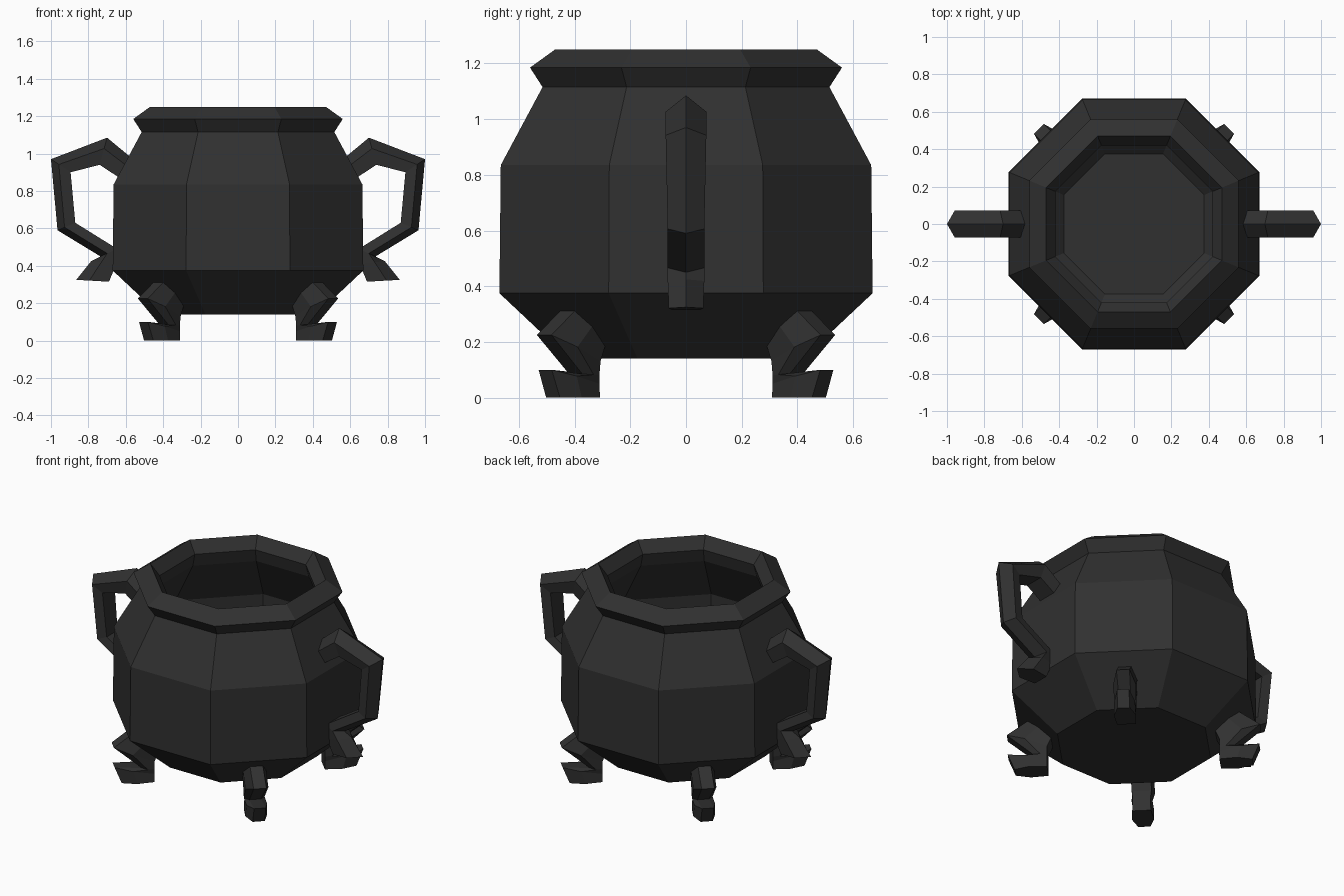
import bpy, bmesh
from math import cos, sin, pi, radians
from mathutils import Matrix

if "Cube" in bpy.data.objects:
    bpy.data.objects.remove(bpy.data.objects["Cube"])

iron = bpy.data.materials.new("dark_iron")
iron.diffuse_color = (0.03, 0.03, 0.03, 1)
iron.use_nodes = True
iron.node_tree.nodes["Principled BSDF"].inputs["Base Color"].default_value = iron.diffuse_color


def loft(name, rings, closed_caps=True, turn=0):
    """Skin a list of equal-length point rings, cap both ends."""
    bm = bmesh.new()
    vr = [[bm.verts.new(p) for p in ring] for ring in rings]
    n = len(vr[0])
    for a, b in zip(vr, vr[1:]):
        for i in range(n):
            j = (i + 1) % n
            bm.faces.new((a[i], a[j], b[j], b[i]))
    bm.faces.new(vr[0][::-1])
    bm.faces.new(vr[-1])
    bm.transform(Matrix.Rotation(radians(turn), 4, 'Z'))
    bmesh.ops.recalc_face_normals(bm, faces=bm.faces)
    me = bpy.data.meshes.new(name)
    bm.to_mesh(me)
    bm.free()
    me.materials.append(iron)
    ob = bpy.data.objects.new(name, me)
    bpy.context.collection.objects.link(ob)
    return ob


def octagon(apothem, z):
    r = apothem / cos(pi / 8)
    return [(r * cos(pi / 8 + k * pi / 4), r * sin(pi / 8 + k * pi / 4), z)
            for k in range(8)]


def bar(name, stations, section, turn):
    """stations: inner (r, z), outer (r, z), width factor; section: (t, y)."""
    rings = []
    for (ri, zi), (ro, zo), w in stations:
        rings.append([(ri + (ro - ri) * t, y * w, zi + (zo - zi) * t)
                      for t, y in section])
    return loft(name, rings, turn=turn)


# Pot: octagonal hollow shell, outside bottom up over the rim to the inner floor
pot = [(0.42, 0.14), (0.67, 0.375), (0.665, 0.835), (0.515, 1.115),
       (0.56, 1.185), (0.47, 1.25), (0.42, 1.18), (0.44, 1.10),
       (0.61, 0.81), (0.61, 0.40), (0.375, 0.19)]
loft("pot_body", [octagon(a, z) for a, z in pot])

# Side handles: ridged bar ending in a flared tail
handle_section = [(1, 0), (0.6, 0.073), (0, 0.06), (0, -0.06), (0.6, -0.073)]
handle = [((0.61, 0.855), (0.555, 0.965), 1),
          ((0.74, 0.94), (0.70, 1.085), 1),
          ((0.895, 0.90), (1.0, 0.97), 1),
          ((0.87, 0.63), (0.965, 0.59), 0.9),
          ((0.645, 0.49), (0.735, 0.45), 0.9),
          ((0.65, 0.41), (0.785, 0.425), 0.9),
          ((0.69, 0.315), (0.865, 0.325), 0.85)]
for side, turn in (("right", 0), ("left", 180)):
    bar("handle_" + side, handle, handle_section, turn)

# Legs: bent knee and pointed toe, on the four diagonals
leg_section = [(1, 0.037), (0.55, 0.066), (0, 0.056),
               (0, -0.056), (0.55, -0.066), (1, -0.037)]
leg = [((0.46, 0.20), (0.59, 0.32), 1),
       ((0.49, 0.13), (0.72, 0.225), 1),
       ((0.49, 0.08), (0.56, 0.085), 0.9),
       ((0.49, 0.05), (0.715, 0.10), 0.9),
       ((0.49, 0.0), (0.675, 0.0), 0.95)]
for k, where in enumerate(("back_right", "back_left", "front_left", "front_right")):
    bar("leg_" + where, leg, leg_section, 45 + 90 * k)
